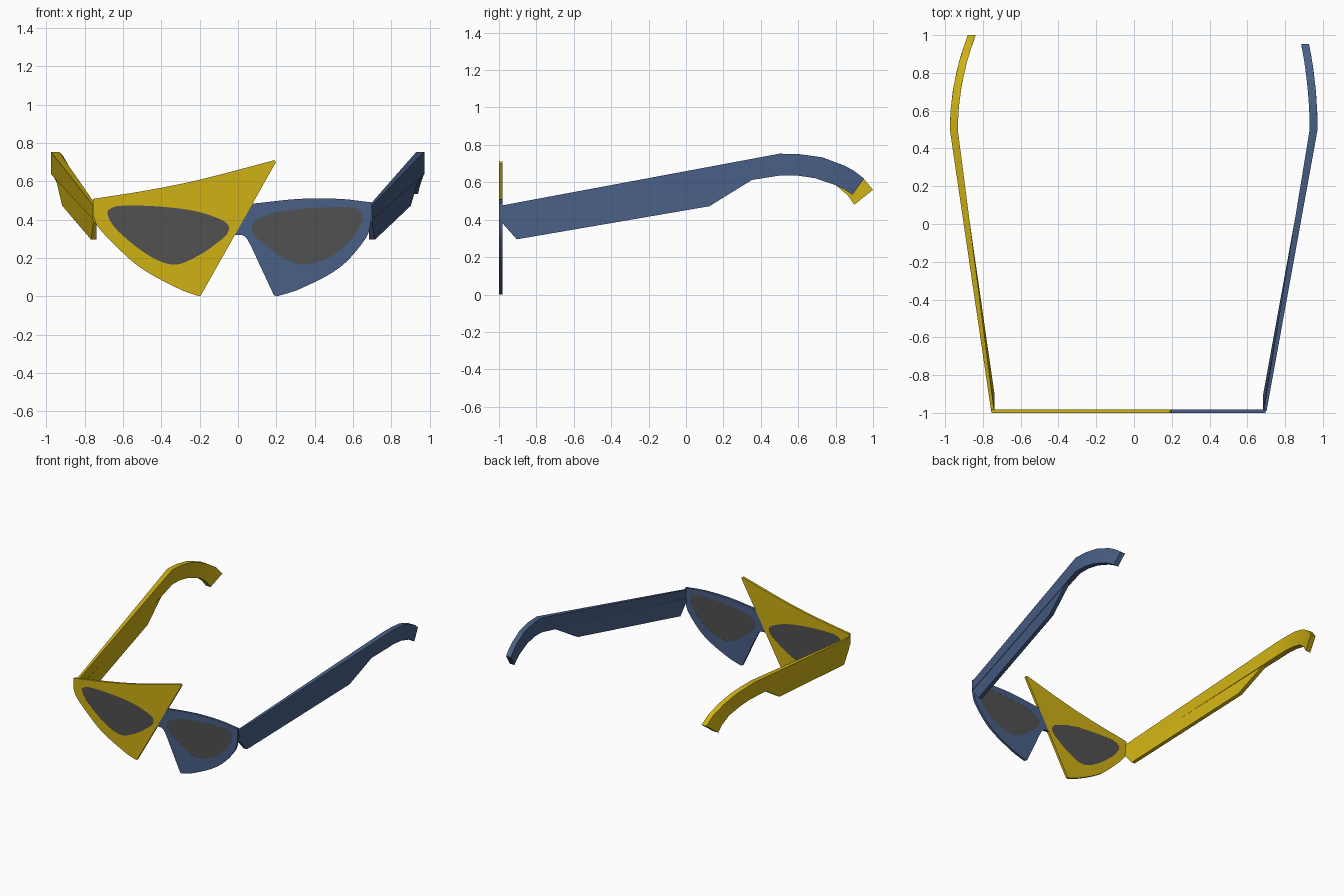
import bpy, bmesh, math
from mathutils import Vector
from mathutils.geometry import tessellate_polygon

if "Cube" in bpy.data.objects:
    bpy.data.objects.remove(bpy.data.objects["Cube"])


def material(name, rgb):
    m = bpy.data.materials.new(name)
    m.diffuse_color = (*rgb, 1)
    m.use_nodes = True
    m.node_tree.nodes["Principled BSDF"].inputs["Base Color"].default_value = m.diffuse_color
    return m


YELLOW = material("yellow", (0.62, 0.44, 0.007))
BLUE = material("blue", (0.065, 0.115, 0.24))
GREY = material("lens grey", (0.082, 0.082, 0.082))


def finish(name, bm, mat):
    bmesh.ops.recalc_face_normals(bm, faces=bm.faces)
    me = bpy.data.meshes.new(name)
    bm.to_mesh(me)
    bm.free()
    me.materials.append(mat)
    me.shade_smooth()
    me.set_sharp_from_angle(angle=math.radians(30))
    ob = bpy.data.objects.new(name, me)
    bpy.context.collection.objects.link(ob)
    return ob


def smooth_loop(pts, corners=(), steps=6):
    """Closed Hermite curve through pts, sharp at the listed corner indices."""
    p = [Vector(q) for q in pts]
    n, out = len(p), []
    for i in range(n):
        j = (i + 1) % n
        a, b = p[i], p[j]
        length = (b - a).length
        chord = (b - a).normalized()
        ta = chord if i in corners else (b - p[i - 1]).normalized()
        tb = chord if j in corners else (p[(j + 1) % n] - a).normalized()
        count = 1 if i in corners and j in corners else steps
        for k in range(count):
            t = k / count
            out.append(a * (2*t**3 - 3*t**2 + 1) + b * (3*t**2 - 2*t**3)
                       + ta * length * (t**3 - 2*t**2 + t) + tb * length * (t**3 - t**2))
    return out


def plate(name, loops, y0, y1, mat):
    """Upright plate from an outer loop and optional hole loops in (x, z)."""
    bm = bmesh.new()
    flat = [q for loop in loops for q in loop]
    front = [bm.verts.new((q.x, y0, q.y)) for q in flat]
    back = [bm.verts.new((q.x, y1, q.y)) for q in flat]
    for tri in tessellate_polygon([[q.to_3d() for q in loop] for loop in loops]):
        bm.faces.new([front[i] for i in tri])
        bm.faces.new([back[i] for i in reversed(tri)])
    start = 0
    for loop in loops:
        n = len(loop)
        for i in range(n):
            a, b = start + i, start + (i + 1) % n
            bm.faces.new((front[a], front[b], back[b], back[a]))
        start += n
    finish(name, bm, mat)


# Front frames and lenses
yellow_rim = smooth_loop([(-0.755, 0.508), (-0.46, 0.555), (-0.2, 0.608), (0.19, 0.71), (0.198, 0.70),
                          (-0.195, 0.003), (-0.21, 0.003), (-0.30, 0.035), (-0.51, 0.15),
                          (-0.665, 0.29), (-0.735, 0.37), (-0.755, 0.42)], (0, 3, 4, 5, 11))
yellow_lens = smooth_loop([(-0.675, 0.45), (-0.59, 0.473), (-0.30, 0.457), (-0.12, 0.413),
                           (-0.047, 0.355), (-0.12, 0.27), (-0.25, 0.19), (-0.34, 0.165),
                           (-0.46, 0.21), (-0.61, 0.325), (-0.67, 0.40)])
blue_rim = smooth_loop([(-0.018, 0.32), (0.076, 0.483), (0.32, 0.508), (0.53, 0.508), (0.697, 0.49),
                        (0.692, 0.38), (0.665, 0.30), (0.53, 0.15), (0.32, 0.037), (0.205, 0.0),
                        (0.187, 0.006), (0.115, 0.16), (0.05, 0.295), (0.025, 0.318)],
                       (0, 1, 4, 9, 10))
blue_lens = smooth_loop([(0.07, 0.345), (0.105, 0.403), (0.245, 0.445), (0.53, 0.466),
                         (0.625, 0.455), (0.65, 0.415), (0.61, 0.32), (0.48, 0.205),
                         (0.35, 0.165), (0.26, 0.185), (0.14, 0.27)])
for label, rim, lens, mat in (("yellow", yellow_rim, yellow_lens, YELLOW),
                              ("blue", blue_rim, blue_lens, BLUE)):
    plate(label + "_front_frame", [rim, lens], -1.0, -0.982, mat)
    plate(label + "_lens", [lens], -0.9995, -0.9825, GREY)


def temple(label, side, x0, x1, bend, hook, mat):
    """Ear arm: tapered bar with curved hook, plus the wider panel below it."""
    def outer(y):
        return x0 + (x1 - x0) * (y + 1) / 1.5 if y <= 0.5 else x1 - bend * (y - 0.5) ** 2

    def thick(y):
        return 0.016 + 0.026 * min(1, (y + 1) / 1.5)

    # Bar, lofted through pairs of (top, bottom) points in (y, z)
    stations = [((-0.99, 0.475), (-0.99, 0.40)), ((0.5, 0.753), (0.5, 0.636))] + hook
    bm = bmesh.new()
    rings = []
    for (ty, tz), (by, bz) in stations:
        ring = [(outer(ty), ty, tz), (outer(ty) - thick(ty), ty, tz),
                (outer(by) - thick(by), by, bz), (outer(by), by, bz)]
        rings.append([bm.verts.new((side * x, y, z)) for x, y, z in ring])
    for a, b in zip(rings, rings[1:]):
        for i in range(4):
            j = (i + 1) % 4
            bm.faces.new((a[i], a[j], b[j], b[i]))
    bm.faces.new(rings[0])
    bm.faces.new(rings[-1])
    finish(label + "_temple_bar", bm, mat)

    # Lower panel, set slightly in from the bar's outer face
    bm = bmesh.new()
    shape = [(-0.985, 0.405), (-0.985, 0.385), (-0.905, 0.295), (0.125, 0.472), (0.355, 0.614)]
    out = [bm.verts.new((side * (outer(y) - 0.003), y, z)) for y, z in shape]
    inn = [bm.verts.new((side * max(outer(y) - 0.034, x0 - 0.017), y, z)) for y, z in shape]
    bm.faces.new(out)
    bm.faces.new(inn)
    for i in range(5):
        j = (i + 1) % 5
        bm.faces.new((out[i], out[j], inn[j], inn[i]))
    finish(label + "_temple_panel", bm, mat)


# Temples: the yellow hook curls further than the blue one
curl = [((0.61, 0.75), (0.59, 0.637)), ((0.73, 0.733), (0.69, 0.622)),
        ((0.85, 0.688), (0.80, 0.585))]
temple("blue", 1, 0.70, 0.972, 0.22, curl + [((0.90, 0.66), (0.85, 0.56)),
                                            ((0.952, 0.62), (0.89, 0.533))], BLUE)
temple("yellow", -1, 0.755, 0.975, 0.38, curl + [((0.945, 0.625), (0.865, 0.53)),
                                                ((1.0, 0.56), (0.90, 0.48))], YELLOW)
